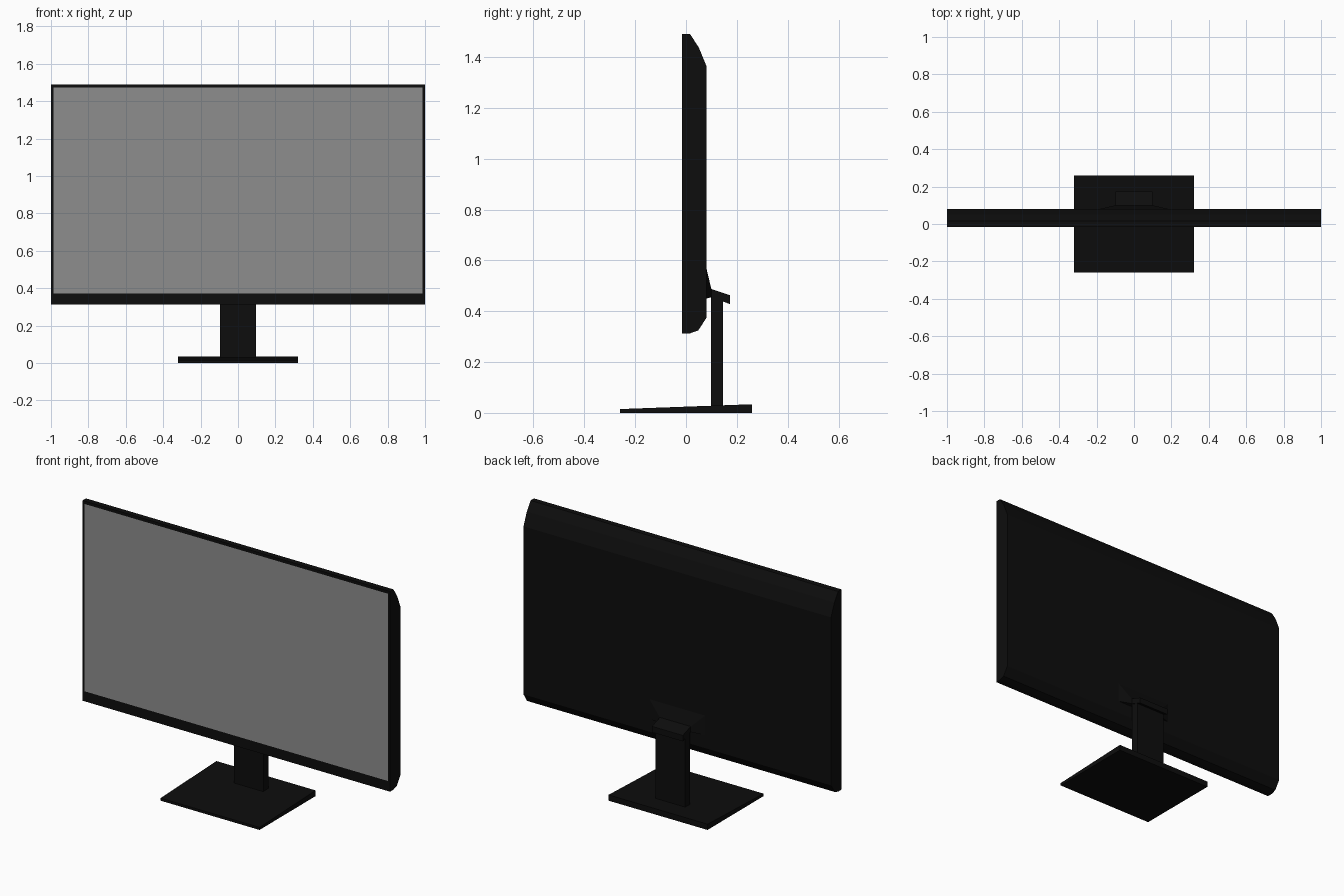
import bpy, bmesh

cube = bpy.data.objects.get("Cube")
if cube:
    bpy.data.objects.remove(cube, do_unlink=True)


def material(name, value):
    mat = bpy.data.materials.new(name)
    mat.use_nodes = True
    colour = (value, value, value, 1)
    mat.diffuse_color = colour
    mat.node_tree.nodes["Principled BSDF"].inputs["Base Color"].default_value = colour
    return mat


black = material("black plastic", 0.004)
grey = material("screen grey", 0.27)


def extrude_profile(name, profile, near, far=None):
    """Side profile of (y, z) points spanning x = -near..near; far sets a
    different half width for points flagged with a third value."""
    bm = bmesh.new()
    sides = []
    for sign in (-1, 1):
        sides.append([bm.verts.new((sign * (far if len(p) > 2 else near), p[0], p[1]))
                      for p in profile])
    left, right = sides
    bm.faces.new(left)
    bm.faces.new(right[::-1])
    for i in range(len(profile)):
        j = (i + 1) % len(profile)
        bm.faces.new((left[i], right[i], right[j], left[j]))
    bmesh.ops.recalc_face_normals(bm, faces=bm.faces)
    mesh = bpy.data.meshes.new(name)
    bm.to_mesh(mesh)
    bm.free()
    mesh.materials.append(black)
    obj = bpy.data.objects.new(name, mesh)
    bpy.context.collection.objects.link(obj)
    return obj


# Display housing with rounded back edges
housing = extrude_profile("display_housing", [
    (-0.016, 0.313), (0.016, 0.313), (0.048, 0.324), (0.081, 0.375),
    (0.081, 1.363), (0.05, 1.438), (0.016, 1.49), (-0.016, 1.49)], 1.0)

# Screen inset into the front face, with a deeper bezel below
housing.data.materials.append(grey)
bm = bmesh.new()
bm.from_mesh(housing.data)
bm.faces.ensure_lookup_table()
front = min(bm.faces, key=lambda f: f.calc_center_median().y)
bmesh.ops.inset_region(bm, faces=[front], thickness=0.02)
for v in front.verts:
    v.co.z = 0.372 if v.co.z < 0.9 else 1.473
front.material_index = 1
bm.to_mesh(housing.data)
bm.free()

# Tapered bracket joining the housing to the stand
extrude_profile("mount_bracket", [
    (0.08, 0.45, "wide"), (0.1, 0.455), (0.1, 0.486), (0.08, 0.57, "wide")],
    0.1, 0.185)

# Sloping cap over the neck
extrude_profile("neck_cap", [
    (0.09, 0.458), (0.098, 0.488), (0.173, 0.463), (0.173, 0.428)], 0.1)

# Upright neck
extrude_profile("stand_neck", [
    (0.098, 0.02), (0.145, 0.02), (0.145, 0.46), (0.098, 0.47)], 0.096)

# Wedge shaped foot
extrude_profile("stand_base", [
    (-0.26, 0), (0.26, 0), (0.26, 0.034), (-0.26, 0.015)], 0.322)
